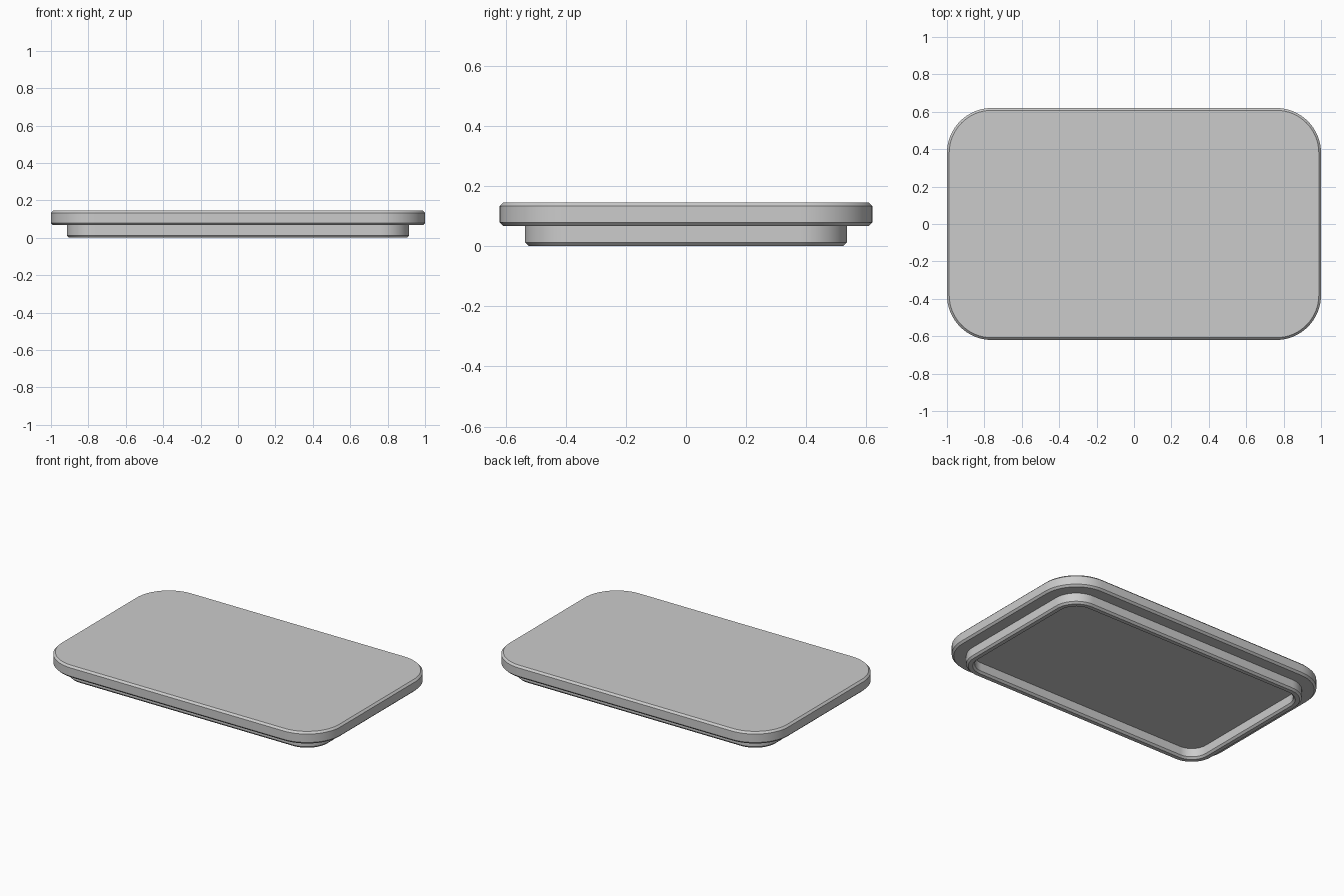
import bpy, bmesh, math

cube = bpy.data.objects.get("Cube")
if cube:
    bpy.data.objects.remove(cube, do_unlink=True)

HALF_X, HALF_Y, RADIUS = 1.0, 0.62, 0.24
CORNER_STEPS = 16

grey = bpy.data.materials.new("plain_grey")
grey.use_nodes = True
colour = (0.6, 0.6, 0.6, 1)
grey.diffuse_color = colour
grey.node_tree.nodes["Principled BSDF"].inputs["Base Color"].default_value = colour


def rounded_ring(bm, inset, z):
    """Rounded rectangle of vertices, inset evenly from the outer edge."""
    r = RADIUS - inset
    ring = []
    for corner, (sx, sy) in enumerate([(1, 1), (-1, 1), (-1, -1), (1, -1)]):
        for i in range(CORNER_STEPS + 1):
            a = (corner + i / CORNER_STEPS) * math.pi / 2
            ring.append(bm.verts.new((sx * (HALF_X - RADIUS) + r * math.cos(a),
                                      sy * (HALF_Y - RADIUS) + r * math.sin(a), z)))
    return ring


def loft(name, profile):
    """Skin rounded rings along an (inset, z) profile and cap both ends."""
    bm = bmesh.new()
    rings = [rounded_ring(bm, inset, z) for inset, z in profile]
    for a, b in zip(rings, rings[1:]):
        for i in range(len(a)):
            j = (i + 1) % len(a)
            bm.faces.new((a[i], a[j], b[j], b[i]))
    bm.faces.new(rings[0])
    bm.faces.new(rings[-1])
    bmesh.ops.recalc_face_normals(bm, faces=bm.faces)
    mesh = bpy.data.meshes.new(name)
    bm.to_mesh(mesh)
    bm.free()
    mesh.materials.append(grey)
    obj = bpy.data.objects.new(name, mesh)
    bpy.context.collection.objects.link(obj)
    bpy.ops.object.select_all(action="DESELECT")
    obj.select_set(True)
    bpy.context.view_layer.objects.active = obj
    bpy.ops.object.shade_smooth_by_angle(angle=math.radians(30))
    return obj


# Lid: chamfered top plate, stepping in to a chamfered rim around a recess
c = 0.012
TOP, STEP = 0.145, 0.067
RIM_OUT, RIM_IN = 0.085, 0.135
loft("lid", [
    (c, TOP), (0, TOP - c), (0, STEP + c), (c, STEP),
    (RIM_OUT, STEP), (RIM_OUT, c), (RIM_OUT + c, 0),
    (RIM_IN - c, 0), (RIM_IN, c), (RIM_IN, STEP),
])
